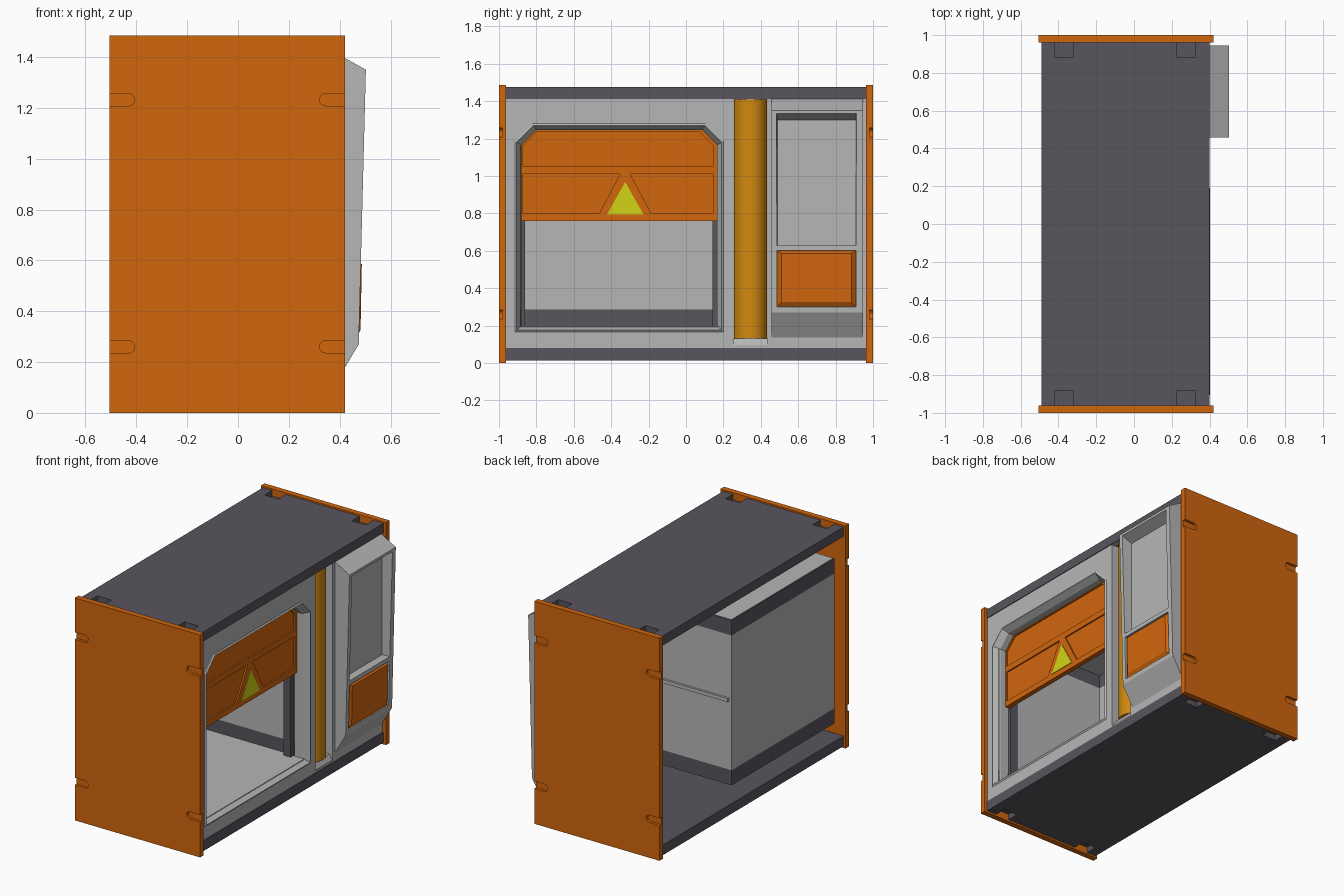
import bpy, bmesh, math

if "Cube" in bpy.data.objects:
    bpy.data.objects.remove(bpy.data.objects["Cube"])

def material(name, rgb):
    m = bpy.data.materials.new(name)
    m.diffuse_color = (*rgb, 1)
    m.use_nodes = True
    m.node_tree.nodes["Principled BSDF"].inputs["Base Color"].default_value = m.diffuse_color
    return m

ORANGE = material("orange", (0.64, 0.133, 0.004))
GREY = material("light grey", (0.46, 0.47, 0.46))
DARK = material("dark grey", (0.100, 0.090, 0.110))
GOLD = material("gold", (0.64, 0.25, 0.005))
YELLOW = material("yellow", (0.65, 0.65, 0.008))

def loft(name, loops, mat, caps=True):
    """Skin a series of equal-length point loops."""
    bm = bmesh.new()
    rings = [[bm.verts.new(p) for p in loop] for loop in loops]
    n = len(rings[0])
    for a, b in zip(rings, rings[1:]):
        for i in range(n):
            j = (i + 1) % n
            bm.faces.new((a[i], a[j], b[j], b[i]))
    if caps:
        bm.faces.new(rings[0])
        bm.faces.new(rings[-1])
    bmesh.ops.recalc_face_normals(bm, faces=bm.faces)
    me = bpy.data.meshes.new(name)
    bm.to_mesh(me)
    bm.free()
    me.materials.append(mat)
    ob = bpy.data.objects.new(name, me)
    bpy.context.collection.objects.link(ob)
    return ob

def loop_x(pts, x):
    return [(x, y, z) for y, z in pts]

def prism_x(name, pts, x0, x1, mat):
    return loft(name, [loop_x(pts, x0), loop_x(pts, x1)], mat)

def prism_y(name, pts, y0, y1, mat):
    return loft(name, [[(x, y, z) for x, z in pts] for y in (y0, y1)], mat)

def rect(a0, a1, b0, b1):
    return [(a0, b0), (a1, b0), (a1, b1), (a0, b1)]

def box(name, x0, x1, y0, y1, z0, z1, mat):
    return prism_x(name, rect(y0, y1, z0, z1), x0, x1, mat)

def cut(ob, cutter):
    mod = ob.modifiers.new("cut", 'BOOLEAN')
    mod.operation, mod.solver, mod.object = 'DIFFERENCE', 'EXACT', cutter
    bpy.context.view_layer.objects.active = ob
    bpy.ops.object.modifier_apply(modifier=mod.name)
    bpy.data.objects.remove(cutter)

def arch(y0, y1, z0, z1, c):
    """Rectangle with chamfered top corners."""
    return [(y0, z0), (y1, z0), (y1, z1 - c), (y1 - c, z1), (y0 + c, z1), (y0, z1 - c)]

# Side panels with rounded notches along both upright edges
for s, side in ((-1, "front"), (1, "back")):
    panel = prism_y(side + "_side_panel", rect(-0.505, 0.42, 0, 1.485), s * 0.962, s * 1.0, ORANGE)
    for z in (0.26, 1.232):
        for edge, d in ((-0.505, 1), (0.42, -1)):
            pts = [(edge - d * 0.02, z + 0.024), (edge - d * 0.02, z - 0.024)]
            for k in range(9):
                t = math.pi * (k / 8 - 0.5)
                pts.append((edge + d * (0.075 + 0.024 * math.cos(t)), z + 0.024 * math.sin(t)))
            cut(panel, prism_y("notch", pts, s * 0.982, s * 1.02, ORANGE))

# Top and bottom boards with pockets at the ends
for name, z0, z1, c0, c1 in (("top_board", 1.412, 1.475, 1.437, 1.5),
                             ("bottom_board", 0.012, 0.08, -0.02, 0.05)):
    board = box(name, -0.49, 0.40, -0.964, 0.964, z0, z1, DARK)
    for s in (-1, 1):
        for x in (-0.37, 0.275):
            y0, y1 = sorted((s * 0.882, s * 1.0))
            cut(board, box("pocket", x - 0.051, x + 0.051, y0, y1, c0, c1, DARK))

# Front fascia with chamber opening and column slot
outer = arch(-0.905, 0.19, 0.175, 1.27, 0.09)
inner = arch(-0.88, 0.167, 0.198, 1.245, 0.08)
fascia = box("fascia", 0.365, 0.395, -0.963, 0.963, 0.078, 1.413, GREY)
cut(fascia, prism_x("opening", outer, 0.3, 0.5, GREY))
cut(fascia, box("slot", 0.3, 0.5, 0.255, 0.435, 0.092, 1.408, GREY))

# Sloped rim around the opening
lip = arch(-0.915, 0.20, 0.165, 1.28, 0.094)
loft("opening_rim", [loop_x(lip, 0.395), loop_x(outer, 0.402),
                     loop_x(inner, 0.36), loop_x(inner, 0.30)], GREY, caps=False)

# Gold column in its slot
arc = [(0.30 + 0.089 * math.cos(k * math.tau / 40), 0.345 + 0.089 * math.sin(k * math.tau / 40))
       for k in range(40)]
column = loft("column", [[(x, y, z) for x, y in arc] for z in (0.13, 1.411)], GOLD)
column.data.shade_smooth()
column.data.set_sharp_from_angle(angle=math.radians(40))
for y in (0.245, 0.435):
    box("slot_wall", 0.29, 0.38, y, y + 0.01, 0.085, 1.411, GREY)
prism_y("slot_foot", [(0.21, 0.085), (0.39, 0.085), (0.39, 0.095), (0.37, 0.13), (0.21, 0.13)],
        0.25, 0.44, GREY)

# Inner chamber: light floor and ceiling, banded walls, open to the front
Y0, Y1, XB, XF = -0.895, 0.19, -0.47, 0.37
for z0, z1, mat, label in ((0.185, 0.285, DARK, "lower"), (0.285, 1.185, GREY, "middle"),
                           (1.185, 1.285, DARK, "upper")):
    box("chamber_back_" + label, XB, XB + 0.012, Y0, Y1, z0, z1, mat)
    box("chamber_left_" + label, XB + 0.012, XF, Y0, Y0 + 0.012, z0, z1, mat)
    box("chamber_right_" + label, XB + 0.012, XF, Y1 - 0.012, Y1, z0, z1, mat)
box("chamber_floor", XB + 0.012, XF, Y0 + 0.012, Y1 - 0.012, 0.185, 0.197, GREY)
box("chamber_ceiling", XB + 0.005, XF, Y0 + 0.005, Y1 - 0.005, 1.275, 1.288, GREY)
for y in (Y0 - 0.014, Y1 - 0.001):
    box("chamber_ridge", -0.45, 0.365, y, y + 0.015, 0.74, 0.764, GREY)

# Dark door rails inside the opening
for y0, y1 in ((-0.884, -0.862), (0.142, 0.178)):
    box("door_rail", 0.235, 0.29, y0, y1, 0.197, 1.25, DARK)

# Raised sliding door with recessed fields
door = prism_x("door", arch(-0.883, 0.17, 0.76, 1.248, 0.082), 0.285, 0.318, ORANGE)
fields = (arch(-0.872, 0.145, 1.05, 1.238, 0.078),
          [(-0.872, 1.01), (-0.352, 1.01), (-0.465, 0.798), (-0.872, 0.798)],
          [(-0.298, 1.01), (0.145, 1.01), (0.145, 0.798), (-0.185, 0.798)])
for f in fields:
    cut(door, prism_x("field", f, 0.308, 0.34, ORANGE))
prism_x("warning_triangle", [(-0.422, 0.795), (-0.228, 0.795), (-0.325, 0.968)], 0.317, 0.322, YELLOW)

# Control console with tapered recess
console = prism_y("console", [(0.37, 1.41), (0.395, 1.41), (0.503, 1.35), (0.475, 0.27),
                              (0.395, 0.135), (0.37, 0.135)], 0.457, 0.946, GREY)
cut(console, loft("recess", [loop_x(rect(0.49, 0.905, 0.305, 1.30), 0.43),
                             loop_x(rect(0.482, 0.913, 0.295, 1.345), 0.53)], GREY))
box("console_divider", 0.425, 0.484, 0.484, 0.911, 0.60, 0.628, GREY)

# Orange push plate with bevelled edges
loft("push_plate", [loop_x(rect(0.486, 0.909, 0.298, 0.60), 0.425),
                    loop_x(rect(0.486, 0.909, 0.298, 0.60), 0.465),
                    [(0.482, 0.51, 0.325), (0.482, 0.885, 0.325),
                     (0.487, 0.885, 0.585), (0.487, 0.51, 0.585)]], ORANGE)
